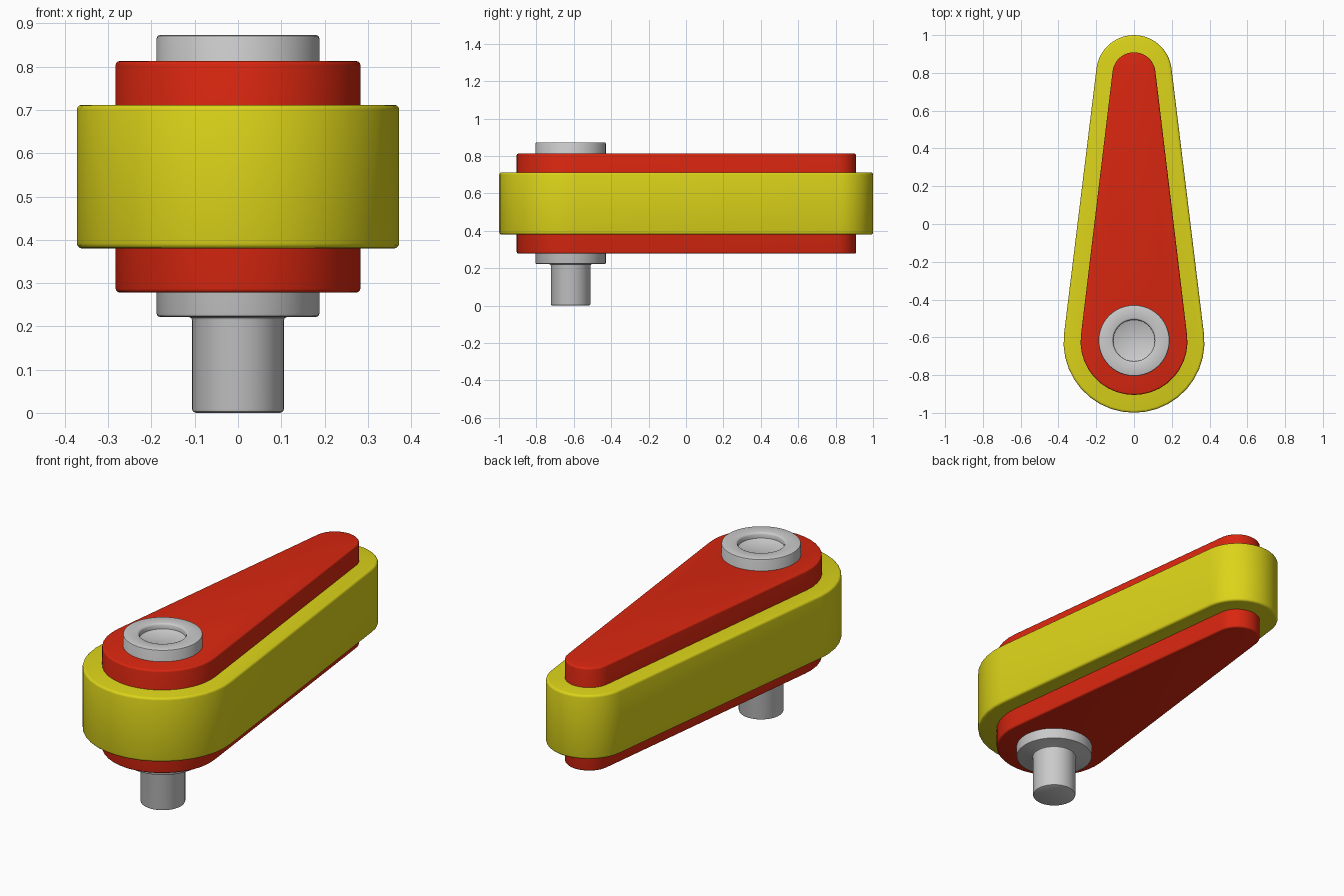
import bpy, bmesh
from math import sin, cos, pi, asin, radians

if "Cube" in bpy.data.objects:
    bpy.data.objects.remove(bpy.data.objects["Cube"])


def finish(bm, name, color=None):
    bmesh.ops.recalc_face_normals(bm, faces=bm.faces)
    mesh = bpy.data.meshes.new(name)
    bm.to_mesh(mesh)
    bm.free()
    ob = bpy.data.objects.new(name, mesh)
    bpy.context.collection.objects.link(ob)
    if color:
        mat = bpy.data.materials.new(name + "_paint")
        mat.diffuse_color = color
        mat.use_nodes = True
        mat.node_tree.nodes["Principled BSDF"].inputs["Base Color"].default_value = mat.diffuse_color
        mesh.materials.append(mat)
    bpy.ops.object.select_all(action='DESELECT')
    ob.select_set(True)
    bpy.context.view_layer.objects.active = ob
    bpy.ops.object.shade_smooth_by_angle(angle=radians(40))
    return ob


def tapered_arm(name, y0, r0, y1, r1, z0, z1, color, bevel=0.012, n=20):
    """Prism over two circles joined by their outer tangents."""
    a = asin((r0 - r1) / (y1 - y0))
    pts = []
    for cy, r, s, e in ((y1, r1, a, pi - a), (y0, r0, pi - a, 2 * pi + a)):
        for i in range(n + 1):
            t = s + (e - s) * i / n
            pts.append((r * cos(t), cy + r * sin(t), z0))
    bm = bmesh.new()
    face = bm.faces.new([bm.verts.new(p) for p in pts])
    new = bmesh.ops.extrude_face_region(bm, geom=[face], use_keep_orig=True)["geom"]
    top = [v for v in new if isinstance(v, bmesh.types.BMVert)]
    bmesh.ops.translate(bm, verts=top, vec=(0, 0, z1 - z0))
    bmesh.ops.recalc_face_normals(bm, faces=bm.faces)
    rims = [e for e in bm.edges if abs(e.verts[0].co.z - e.verts[1].co.z) < 1e-5]
    bmesh.ops.bevel(bm, geom=rims, offset=bevel, segments=3, profile=0.5, affect='EDGES')
    return finish(bm, name, color)


def lathe(name, y, profile, steps=48):
    bm = bmesh.new()
    vs = [bm.verts.new((r, y, z)) for r, z in profile]
    edges = [bm.edges.new(p) for p in zip(vs, vs[1:])]
    bmesh.ops.spin(bm, geom=vs + edges, cent=(0, y, 0), axis=(0, 0, 1),
                   angle=2 * pi, steps=steps)
    bmesh.ops.remove_doubles(bm, verts=bm.verts, dist=1e-5)
    return finish(bm, name)


# Outer padding and the inner arm plate running through it
tapered_arm("outer_sleeve", -0.626, 0.373, 0.8, 0.2, 0.38, 0.712, (0.72, 0.66, 0.01, 1))
tapered_arm("inner_arm", -0.622, 0.283, 0.795, 0.114, 0.278, 0.813, (0.7, 0.02, 0.005, 1), 0.009)

# Pivot: lower pin, hub collar, and shallow recess on top
lathe("pivot_pin", -0.617, [
    (0, 0), (0.098, 0), (0.104, 0.003), (0.106, 0.009),
    (0.106, 0.213), (0.108, 0.219), (0.114, 0.222),
    (0.181, 0.222), (0.186, 0.224), (0.188, 0.229),
    (0.188, 0.866), (0.186, 0.871), (0.181, 0.873),
    (0.119, 0.873), (0.114, 0.871), (0.110, 0.864),
    (0.110, 0.845), (0.106, 0.842), (0, 0.842)])
